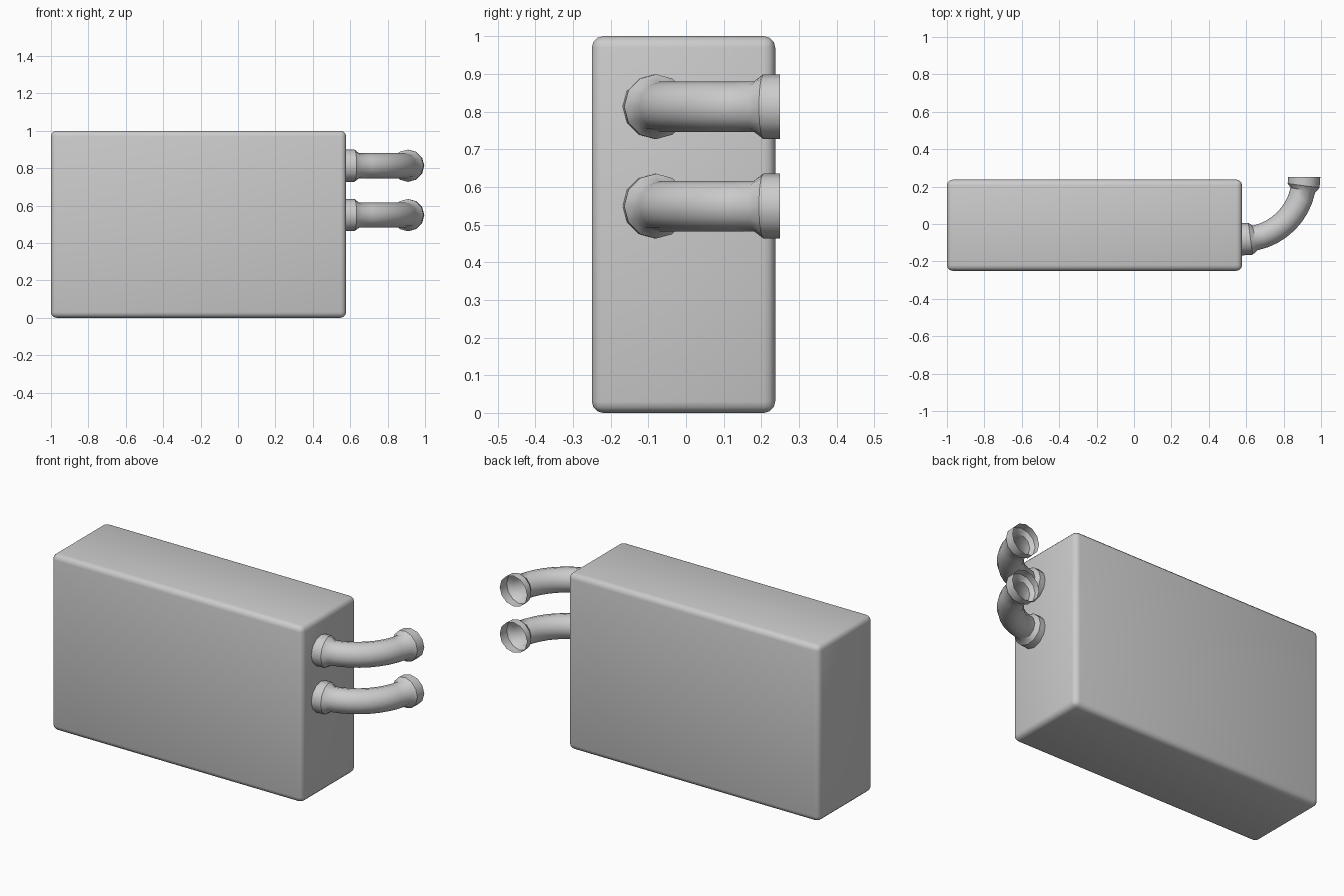
import bpy, bmesh
from math import sin, cos, pi, radians
from mathutils import Vector

if "Cube" in bpy.data.objects:
    bpy.data.objects.remove(bpy.data.objects["Cube"])


def add_object(name, bm):
    bmesh.ops.recalc_face_normals(bm, faces=bm.faces)
    mesh = bpy.data.meshes.new(name)
    bm.to_mesh(mesh)
    bm.free()
    ob = bpy.data.objects.new(name, mesh)
    bpy.context.collection.objects.link(ob)
    bpy.ops.object.select_all(action='DESELECT')
    ob.select_set(True)
    bpy.context.view_layer.objects.active = ob
    return ob


# Rounded tank body
bm = bmesh.new()
bmesh.ops.create_cube(bm, size=1)
for v in bm.verts:
    v.co = Vector((v.co.x * 1.578 - 0.211, v.co.y * 0.487 - 0.0065, v.co.z + 0.5))
bmesh.ops.bevel(bm, geom=bm.edges[:], offset=0.03, segments=3,
                profile=0.5, affect='EDGES')
body = add_object("tank_body", bm)
bpy.ops.object.shade_smooth_by_angle(angle=radians(35))


# Quarter-bend pipe with a flared collar at each end, open at the mouth
def bent_pipe(name, z, sides=12, bend=0.332, pipe_r=0.067, collar_r=0.086):
    center = Vector((0.578, 0.25, z))
    quarter = bend * pi / 2
    ends = [(0, collar_r), (0.045, collar_r), (0.07, pipe_r)]
    steps = 8
    mid = [(0.07 + (quarter - 0.14) * i / steps, pipe_r) for i in range(1, steps)]
    stations = ends + mid + [(quarter - s, r) for s, r in reversed(ends)]
    bm = bmesh.new()
    rings = []
    for s, r in stations:
        a = s / bend
        out = Vector((sin(a), -cos(a), 0))
        ring = []
        for k in range(sides):
            t = 2 * pi * k / sides
            ring.append(bm.verts.new(center + out * (bend + r * cos(t))
                                     + Vector((0, 0, r * sin(t)))))
        rings.append(ring)
    for a, b in zip(rings, rings[1:]):
        for k in range(sides):
            n = (k + 1) % sides
            bm.faces.new((a[k], a[n], b[n], b[k]))
    ob = add_object(name, bm)
    bpy.ops.object.shade_smooth_by_angle(angle=radians(35))
    return ob


for name, z in (("upper_pipe", 0.813), ("lower_pipe", 0.549)):
    bent_pipe(name, z)
